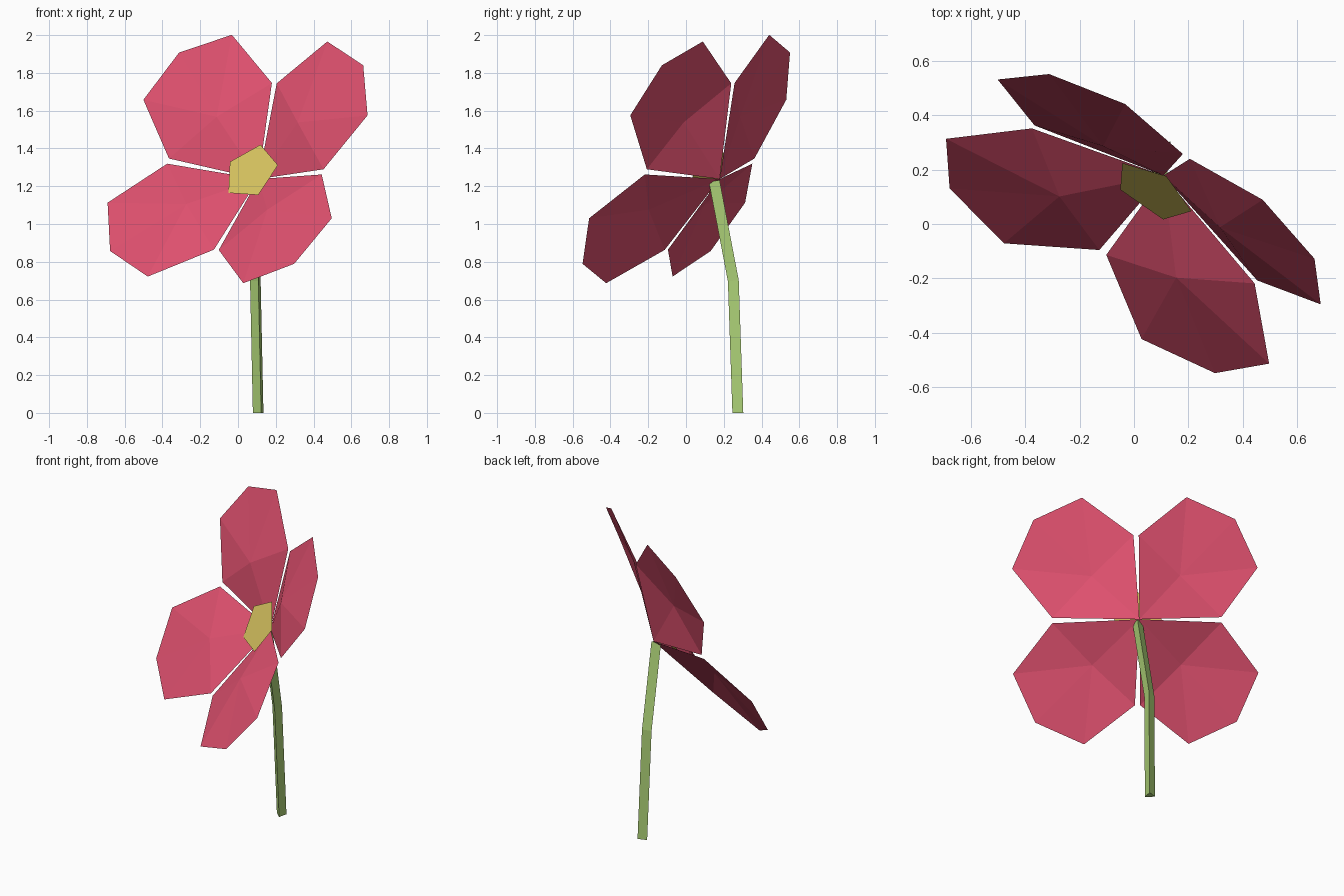
import bpy, math
from mathutils import Matrix, Vector

if "Cube" in bpy.data.objects:
    bpy.data.objects.remove(bpy.data.objects["Cube"])


def material(name, rgb):
    # sRGB bytes to linear flat colour
    lin = [((c / 255 + 0.055) / 1.055) ** 2.4 for c in rgb]
    m = bpy.data.materials.new(name)
    m.diffuse_color = (*lin, 1)
    m.use_nodes = True
    m.node_tree.nodes["Principled BSDF"].inputs["Base Color"].default_value = m.diffuse_color
    return m


def add(name, verts, faces, mat, matrix=Matrix()):
    me = bpy.data.meshes.new(name)
    me.from_pydata(verts, [], faces)
    me.materials.append(mat)
    ob = bpy.data.objects.new(name, me)
    ob.matrix_world = matrix
    bpy.context.collection.objects.link(ob)
    return ob


pink = material("petal pink", (222, 80, 110))
yellow = material("centre yellow", (217, 197, 96))
green = material("stem green", (172, 208, 118))

# Flower head frame: axis leans forward, first petal points along u
w = Vector((-0.484, -0.742, 0.465)).normalized()
u = Vector((-0.362, 0.653, 0.665))
u = (u - w * u.dot(w)).normalized()
v = w.cross(u)
head = Matrix((u, v, w)).transposed().to_4x4()
head.translation = (0.108, 0.178, 1.238)

# Four cupped petals: a hexagonal outline fanned round a raised middle
outline = [(0, 0, 0), (0.364, -0.342, 0.143), (0.73, -0.294, 0.228),
           (0.841, 0, 0.238), (0.73, 0.294, 0.228), (0.364, 0.342, 0.143)]
petal = outline + [(0.37, 0, 0.18)]
fan = [(i, (i + 1) % 6, 6) for i in range(6)]
for k in range(4):
    add(f"petal_{k + 1}", petal, fan, pink,
        head @ Matrix.Rotation(k * math.pi / 2, 4, 'Z'))

# Five-sided flat flower centre
disc = [(0.163 * math.cos(a), 0.163 * math.sin(a), 0.081)
        for a in (math.radians(72 * i - 45) for i in range(5))]
add("flower_centre", disc, [tuple(range(5))], yellow, head)

# Three-sided bent stem, the top ring tilted to follow the bend
rings = [((0.112, 0.278, 0), 0), ((0.097, 0.254, 0.70), 0.1),
         ((0.10, 0.153, 1.228), 0.19)]
verts = []
for centre, tilt in rings:
    turn = Matrix.Rotation(tilt, 3, 'X')
    for i in range(3):
        a = math.radians(48 + 120 * i)
        verts.append(Vector(centre) + turn @ Vector(
            (0.034 * math.cos(a), 0.034 * math.sin(a), 0)))
sides = [(r * 3 + i, r * 3 + (i + 1) % 3, r * 3 + 3 + (i + 1) % 3, r * 3 + 3 + i)
         for r in range(2) for i in range(3)]
add("stem", verts, sides + [(2, 1, 0), (6, 7, 8)], green)
